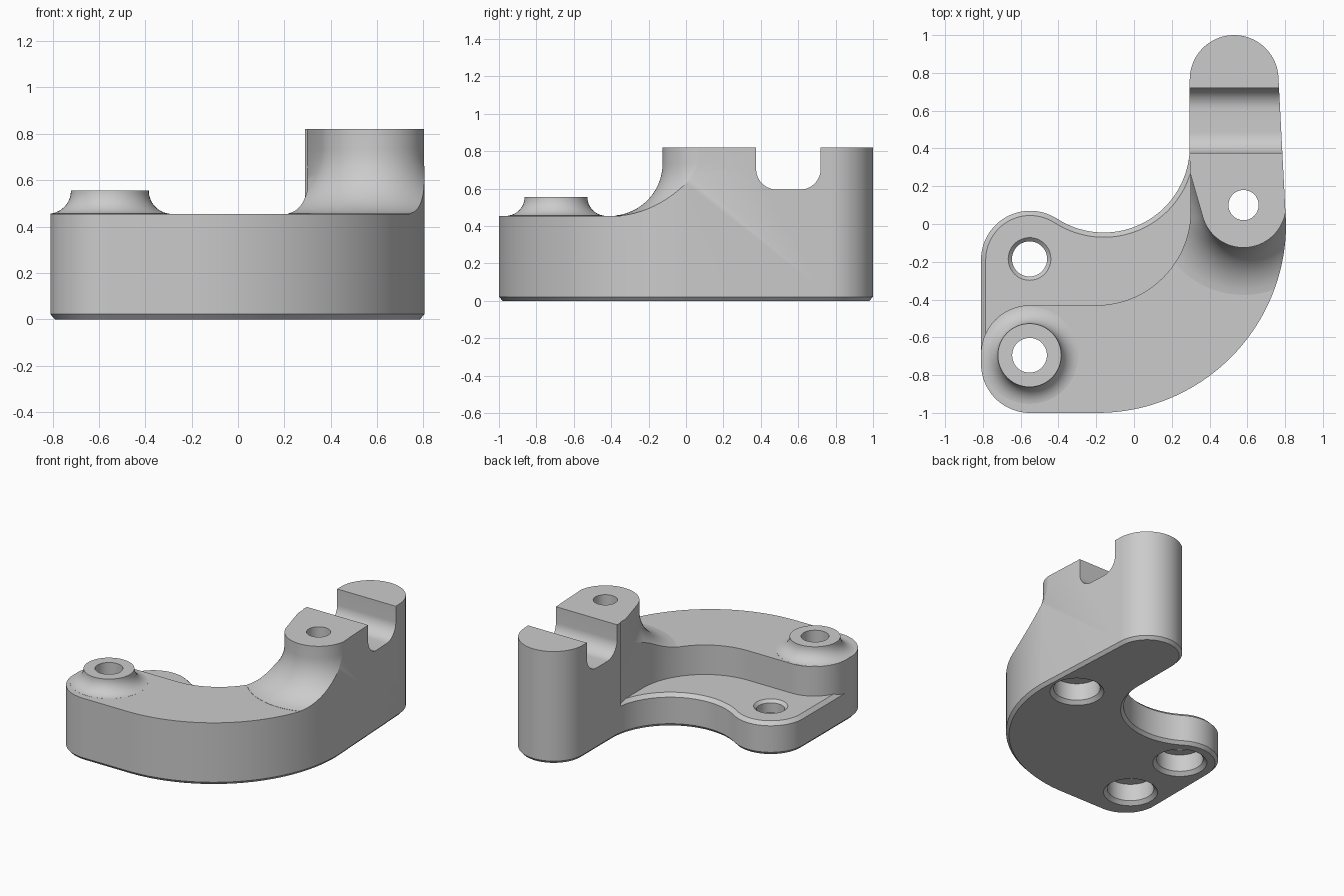
import bpy
import bmesh
from math import sin, cos, radians
from mathutils import Vector

cube = bpy.data.objects.get("Cube")
if cube:
    bpy.data.objects.remove(cube)

DECK, SHELF, TOP = 0.455, 0.24, 0.82


def arc(cx, cy, r, start, end, n=32):
    angles = [radians(start + (end - start) * i / n) for i in range(n + 1)]
    return [(cx + r * cos(a), cy + r * sin(a)) for a in angles]


def offset(loop, d):
    """Move a counter-clockwise loop outwards by d with mitred corners."""
    pts = [Vector(p) for p in loop]
    result = []
    for i, p in enumerate(pts):
        e1 = (p - pts[i - 1]).normalized()
        e2 = (pts[(i + 1) % len(pts)] - p).normalized()
        n1, n2 = Vector((e1.y, -e1.x)), Vector((e2.y, -e2.x))
        result.append(p + (n1 + n2) * d / (1 + n1.dot(n2)))
    return result


def loft(name, rings):
    """Skin a closed solid through equal-length loops, given as (z, loop)."""
    bm = bmesh.new()
    rows = [[bm.verts.new((p[0], p[1], z)) for p in loop] for z, loop in rings]
    for low, high in zip(rows, rows[1:]):
        for i in range(len(low)):
            bm.faces.new((low[i - 1], low[i], high[i], high[i - 1]))
    bm.faces.new(rows[0][::-1])
    bm.faces.new(rows[-1])
    bmesh.ops.recalc_face_normals(bm, faces=bm.faces)
    mesh = bpy.data.meshes.new(name)
    bm.to_mesh(mesh)
    bm.free()
    obj = bpy.data.objects.new(name, mesh)
    bpy.context.collection.objects.link(obj)
    return obj


def lathe(name, x, y, profile):
    return loft(name, [(z, arc(x, y, r, 0, 352.5, 47)) for r, z in profile])


def combine(target, tool, operation):
    """Apply a boolean and discard the tool."""
    mod = target.modifiers.new(operation, "BOOLEAN")
    mod.operation, mod.object, mod.solver = operation, tool, "EXACT"
    bpy.ops.object.select_all(action="DESELECT")
    bpy.context.view_layer.objects.active = target
    target.select_set(True)
    bpy.ops.object.modifier_apply(modifier=mod.name)
    bpy.data.objects.remove(tool)


def fillet(r, last=84, n=14):
    """Yield (height, spread) down a concave fillet that ends on the deck."""
    for i in range(n + 1):
        a = radians(last * i / n)
        yield DECK + r * (1 - sin(a)), r * (1 - cos(a))


# Bracket outline with a chamfered bottom edge
outline = (arc(-0.55, -0.74, 0.26, 180, 270)
           + arc(-0.195, 0, 1, 270, 360, 64)
           + arc(0.53, 0.765, 0.235, 3, 180, 40)
           + arc(-0.16, 0.41, 0.455, 0, -123, 48)
           + arc(-0.55, -0.19, 0.26, 63, 180))
bracket = loft("bracket", [(0, offset(outline, -0.02)), (0.022, outline),
                           (1, outline)])

# Thick deck region joined with the thin shelf and its chamfered rim
deck_edge = ([(-1.2, -0.69), (-1.2, -1.2), (1.2, -1.2), (1.2, 1.2), (0.2, 1.2),
              (0.2, 0.45), (0.298, 0.33)]
             + arc(-0.2, 0.07, 0.5, 0, -90, 40)
             + arc(-0.55, -0.69, 0.26, 90, 180))
keep = loft("deck_region", [(-0.2, deck_edge), (1.2, deck_edge)])
shelf = loft("shelf", [(-0.1, offset(outline, 0.02)),
                       (SHELF - 0.045, offset(outline, 0.02)),
                       (SHELF, offset(outline, -0.025))])
combine(keep, shelf, "UNION")
combine(bracket, keep, "INTERSECT")


# Height envelope: deck slab, flared post and flared boss
def post_loop(spread):
    return ([(0.82 + spread, 1.2)]
            + arc(0.58, 0.1, 0.225 + spread, 0, -166, 48)
            + [(0.28 - spread, 0.33), (0.28 - spread, 1.2)])


slab = [(-1.3, -1.3), (1.3, -1.3), (1.3, 1.3), (-1.3, 1.3)]
envelope = loft("slab", [(-0.3, slab), (DECK, slab)])
post_steps = [(TOP, 0)] + list(fillet(0.28))
post_steps.append((0.38, post_steps[-1][1]))
post = loft("post", [(z, post_loop(s)) for z, s in post_steps])
combine(envelope, post, "UNION")
boss_steps = list(fillet(0.1))
boss_steps.append((0.4, boss_steps[-1][1]))
boss = lathe("boss", -0.553, -0.695, [(0.168 + s, z) for z, s in boss_steps])
combine(envelope, boss, "UNION")
combine(bracket, envelope, "INTERSECT")

# Round-bottomed notch across the post, drawn upright and turned along x
notch_loop = ([(0.375, 1), (0.375, 0.8)]
              + arc(0.485, 0.705, 0.11, 180, 270, 14)
              + arc(0.61, 0.705, 0.11, 270, 360, 14)
              + [(0.72, 0.8), (0.72, 1)])
notch = loft("notch", [(0.1, notch_loop), (1, notch_loop)])
for v in notch.data.vertices:
    v.co = v.co.zxy
combine(bracket, notch, "DIFFERENCE")

# Bolt holes with chamfered counterbores underneath
sink = [(0.093, SHELF - 0.02), (0.123, SHELF + 0.01)]
for x, y, r, extra in ((-0.553, -0.695, 0.092, []), (0.58, 0.1, 0.08, []),
                       (-0.553, -0.185, 0.093, sink)):
    last = extra[-1][0] if extra else r
    profile = [(0.2, -0.02), (0.155, 0.025), (0.155, 0.15), (r, 0.15)]
    cutter = lathe("bolt_hole", x, y, profile + extra + [(last, 1.1)])
    combine(bracket, cutter, "DIFFERENCE")

# Single grey finish
grey = bpy.data.materials.new("plain_grey")
grey.use_nodes = True
colour = (0.6, 0.6, 0.6, 1)
grey.diffuse_color = colour
grey.node_tree.nodes["Principled BSDF"].inputs["Base Color"].default_value = colour
bracket.data.materials.clear()
bracket.data.materials.append(grey)
for face in bracket.data.polygons:
    face.material_index = 0
bpy.ops.object.select_all(action="DESELECT")
bpy.context.view_layer.objects.active = bracket
bracket.select_set(True)
bpy.ops.object.shade_smooth_by_angle(angle=radians(28))
